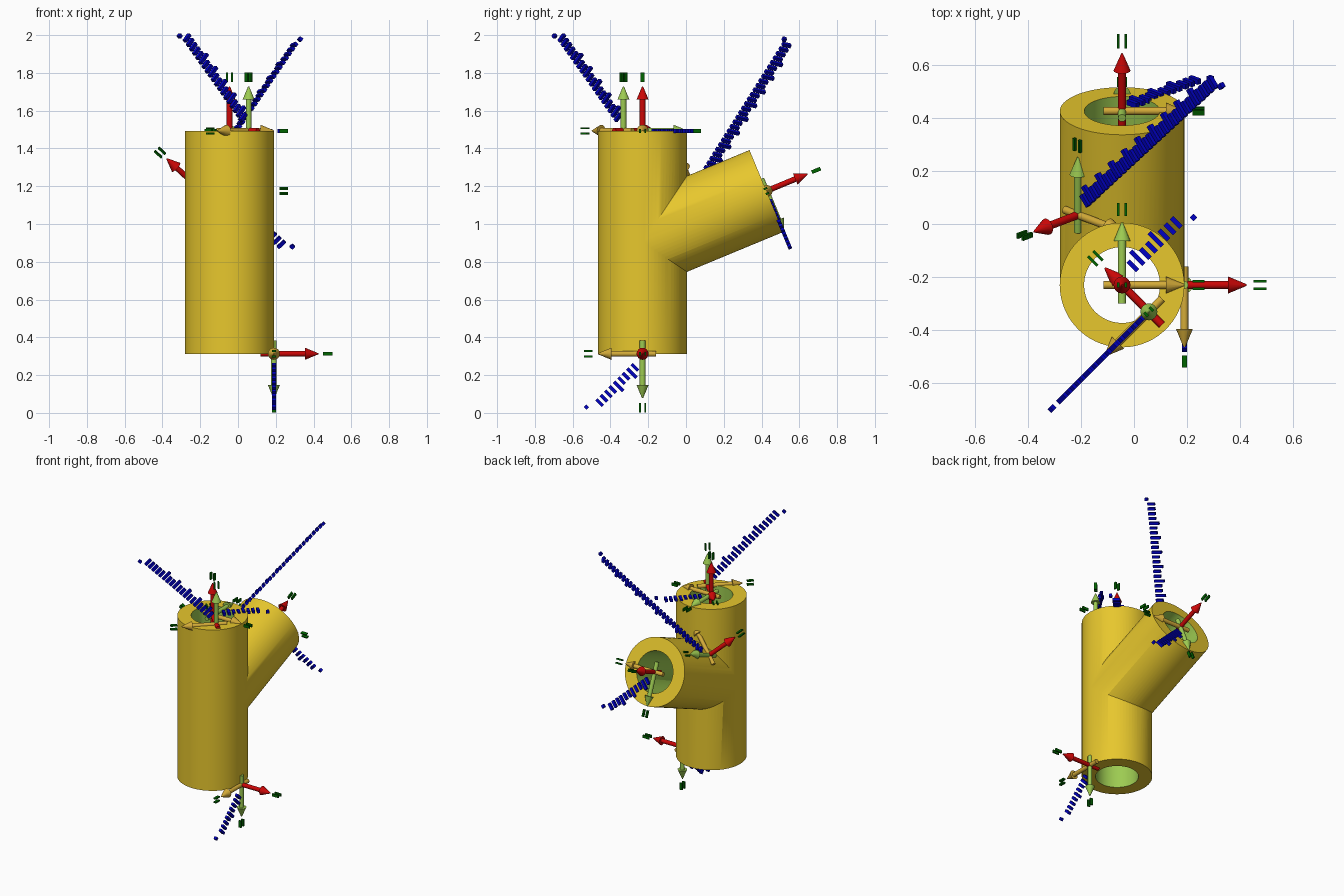
import bpy, bmesh, math
from mathutils import Matrix, Vector

if "Cube" in bpy.data.objects:
    bpy.data.objects.remove(bpy.data.objects["Cube"])


def material(name, color):
    m = bpy.data.materials.new(name)
    m.diffuse_color = (*color, 1)
    m.use_nodes = True
    m.node_tree.nodes["Principled BSDF"].inputs["Base Color"].default_value = m.diffuse_color
    return m


YELLOW = material("pipe_yellow", (0.855, 0.610, 0.028))
GREEN = material("light_green", (0.337, 0.597, 0.083))
RED = material("red", (0.60, 0.002, 0.002))
OCHRE = material("ochre", (0.66, 0.41, 0.04))
BLUE = material("dark_blue", (0.0, 0.0, 0.55))
DARK_GREEN = material("dark_green", (0.0, 0.127, 0.0))

OUTER, INNER = 0.235, 0.143
BOTTOM, TOP, MID = 0.313, 1.493, 0.903
BRANCH_LEN = 0.71
CX, CY = -0.045, -0.23
TILT = math.radians(22.5)
BRANCH_DIR = Vector((0, math.cos(TILT), math.sin(TILT)))
CENTRE = Vector((CX, CY, MID))


def finish(name, bm, mat, smooth=True):
    bmesh.ops.recalc_face_normals(bm, faces=bm.faces)
    mesh = bpy.data.meshes.new(name)
    bm.to_mesh(mesh)
    bm.free()
    mesh.materials.append(mat)
    ob = bpy.data.objects.new(name, mesh)
    bpy.context.collection.objects.link(ob)
    if smooth:
        smooth_edges(ob)
    return ob


def activate(ob):
    bpy.ops.object.select_all(action='DESELECT')
    ob.select_set(True)
    bpy.context.view_layer.objects.active = ob


def smooth_edges(ob):
    activate(ob)
    bpy.ops.object.shade_smooth_by_angle(angle=math.radians(35))


def add_cone(bm, start, axis, z0, z1, r0, r1, sides):
    """Cone or cylinder running along axis from z0 to z1, measured from start."""
    rot = axis.to_track_quat('Z', 'Y').to_matrix().to_4x4()
    mat = Matrix.Translation(start + axis * (z0 + z1) / 2) @ rot
    bmesh.ops.create_cone(bm, cap_ends=True, segments=sides, radius1=r0,
                          radius2=r1, depth=z1 - z0, matrix=mat)


def cylinder(name, start, axis, z0, z1, r, mat):
    bm = bmesh.new()
    add_cone(bm, start, axis, z0, z1, r, r, 72)
    return finish(name, bm, mat, False)


def boolean(target, tool, op):
    mod = target.modifiers.new(op, 'BOOLEAN')
    mod.object, mod.operation, mod.solver = tool, op, 'EXACT'
    mod.material_mode = 'TRANSFER'
    activate(target)
    bpy.ops.object.modifier_apply(modifier=mod.name)
    bpy.data.objects.remove(tool)


# Pipe body with angled branch, hollowed with green bores
UP = Vector((0, 0, 1))
HALF = (TOP - BOTTOM) / 2
pipe = cylinder("branched_pipe", CENTRE, UP, -HALF, HALF, OUTER, YELLOW)
boolean(pipe, cylinder("branch", CENTRE, BRANCH_DIR, 0, BRANCH_LEN,
                       OUTER - 0.0005, YELLOW), 'UNION')
boolean(pipe, cylinder("main_bore", CENTRE, UP, -1, 1, INNER, GREEN), 'DIFFERENCE')
boolean(pipe, cylinder("branch_bore", CENTRE, BRANCH_DIR, 0, 1,
                       INNER - 0.0005, GREEN), 'DIFFERENCE')
smooth_edges(pipe)


def add_box(bm, frame, center, size):
    bmesh.ops.create_cube(bm, size=1, matrix=frame @ Matrix.Translation(center)
                          @ Matrix.Diagonal((*size, 1)))


def marker(name, origin, x, y, label_end):
    """Three axis arrows with tip tags and a diagonal row of label dashes."""
    x, y = x.normalized(), y.normalized()
    z = x.cross(y)
    for axis, letter, mat in ((x, "first", OCHRE), (y, "second", GREEN), (z, "third", RED)):
        bm = bmesh.new()
        add_cone(bm, origin, axis, -0.07, 0.165, 0.015, 0.015, 16)
        add_cone(bm, origin, axis, 0.165, 0.235, 0.032, 0.003, 16)
        finish(f"{name}_{letter}_arrow", bm, mat)
    frame = Matrix.Translation(origin) @ Matrix((x, y, z)).transposed().to_4x4()
    # Plain paired tags beyond the arrow tips
    bm = bmesh.new()
    for s in (-0.014, 0.014):
        add_box(bm, frame, (0.288, s, 0), (0.045, 0.01, 0.02))
        add_box(bm, frame, (s, 0.285, 0), (0.01, 0.05, 0.02))
        add_box(bm, frame, (s, 0, 0.285), (0.01, 0.02, 0.05))
    finish(f"{name}_tip_tags", bm, DARK_GREEN, False)
    # Dashes along the diagonal between the first two axes
    bm = bmesh.new()
    diagonal = frame @ Matrix.Rotation(math.radians(45), 4, 'Z')
    start, pitch = 0.07, 0.033
    count = int((label_end - 0.02 - start) / pitch)
    for i in range(count):
        tall = 0.07 if i % 3 == 1 and i < count - 3 else 0.05
        add_box(bm, diagonal, (start + pitch * (i + 0.3), tall / 2 - 0.003, 0),
                (0.018, tall, 0.02))
    add_box(bm, diagonal, (label_end - 0.01, -0.01, 0), (0.02, 0.02, 0.02))
    finish(f"{name}_label_dashes", bm, BLUE, False)


# Markers on the pipe ends and surfaces
X, Y, Z = Vector((1, 0, 0)), Vector((0, 1, 0)), Vector((0, 0, 1))
BRANCH_DOWN = BRANCH_DIR.cross(X)
side = (-X - BRANCH_DOWN).normalized()
inward = INNER * math.sqrt(0.5)

marker("pipe_top", Vector((CX, CY, TOP)), X, Y, 0.38)
marker("bore_wall", Vector((CX + inward, CY - inward, TOP)), -X - Y, Z, 0.73)
marker("pipe_foot", Vector((CX + OUTER, CY, BOTTOM)), -Y, -Z, 0.42)
marker("branch_end", CENTRE + BRANCH_DIR * BRANCH_LEN, X, BRANCH_DOWN, 0.47)
marker("branch_side", CENTRE + BRANCH_DIR * BRANCH_LEN / 2 + side * OUTER,
       BRANCH_DIR.cross(side), BRANCH_DIR, 1.08)
